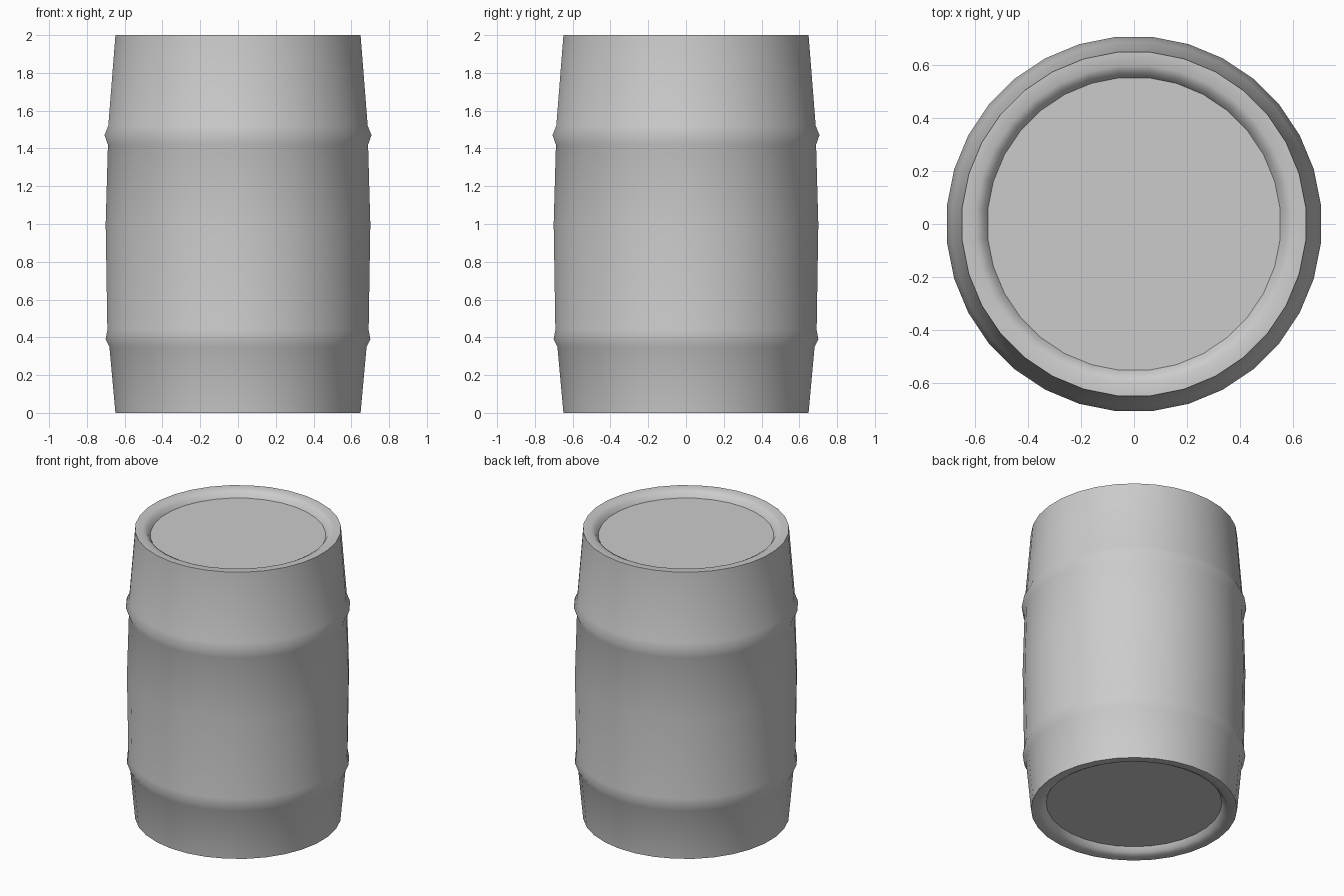
import bpy
import bmesh
from math import cos, sin, pi

cube = bpy.data.objects.get("Cube")
if cube:
    bpy.data.objects.remove(cube, do_unlink=True)

SIDES = 32
RIM, LID = 0.652, 0.555

grey = bpy.data.materials.new("plain_grey")
grey.use_nodes = True
colour = (0.6, 0.6, 0.6, 1)
grey.diffuse_color = colour
grey.node_tree.nodes["Principled BSDF"].inputs["Base Color"].default_value = colour

# Wall profile (radius, height): bulging staves with two raised hoops
wall = [(RIM, 0), (0.684, 0.35), (0.704, 0.39), (0.695, 0.44), (0.704, 1.0),
        (0.692, 1.42), (0.71, 1.47), (0.69, 1.52), (RIM, 2)]
# Rounded lip running down to the recessed lid (radius, depth)
lip = [(0.6, 0), (0.573, 0.015), (LID, 0.045)]

profile = [(r, d) for r, d in reversed(lip)] + wall + [(r, 2 - d) for r, d in lip]


def add_ring(bm, radius, z):
    angles = [2 * pi * (i + 0.5) / SIDES for i in range(SIDES)]
    return [bm.verts.new((radius * cos(a), radius * sin(a), z)) for a in angles]


def finish(name, bm):
    bmesh.ops.recalc_face_normals(bm, faces=bm.faces)
    mesh = bpy.data.meshes.new(name)
    bm.to_mesh(mesh)
    bm.free()
    mesh.materials.append(grey)
    obj = bpy.data.objects.new(name, mesh)
    bpy.context.collection.objects.link(obj)
    return obj


# Barrel: lathed shell, closed by a flat lid at each end
bm = bmesh.new()
rings = [add_ring(bm, r, z) for r, z in profile]
for low, high in zip(rings, rings[1:]):
    for i in range(SIDES):
        j = (i + 1) % SIDES
        bm.faces.new((low[i], low[j], high[j], high[i])).smooth = True
bm.faces.new(rings[0])
bm.faces.new(rings[-1])

# Keep the outer rims and lid borders crisp
for ring, (radius, z) in zip(rings, profile):
    if radius in (RIM, LID):
        for i in range(SIDES):
            bm.edges.get((ring[i], ring[(i + 1) % SIDES])).smooth = False
finish("barrel", bm)
